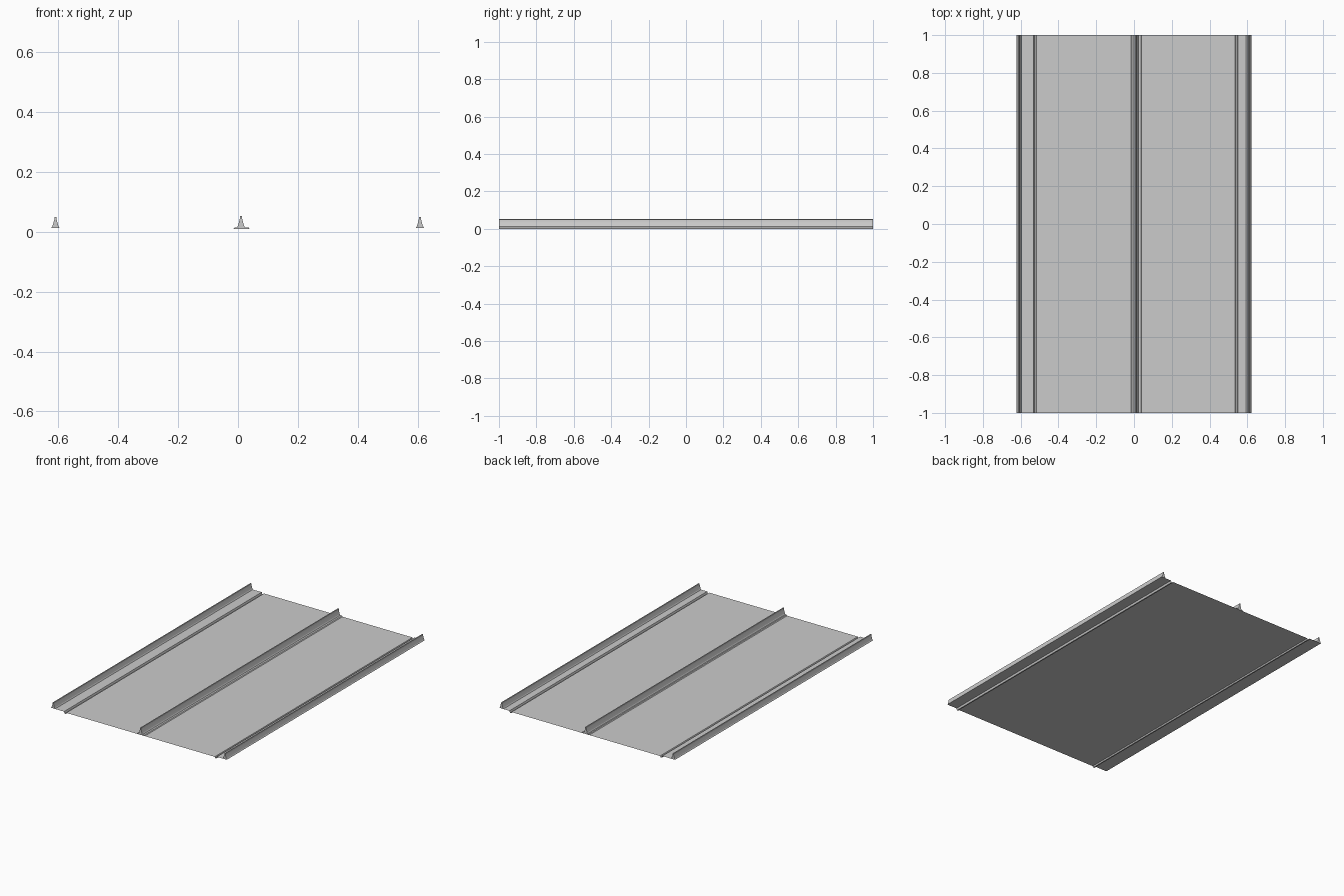
import bpy

if "Cube" in bpy.data.objects:
    bpy.data.objects.remove(bpy.data.objects["Cube"])

L = 1.0  # half length along y


def extrude(name, profile, closed=False):
    """Sweep an (x, z) profile along y; closed profiles get end caps."""
    n = len(profile)
    verts = [(x, y, z) for y in (-L, L) for x, z in profile]
    last = n if closed else n - 1
    faces = [(i, (i + 1) % n, (i + 1) % n + n, i + n) for i in range(last)]
    if closed:
        faces += [tuple(reversed(range(n))), tuple(range(n, 2 * n))]
    mesh = bpy.data.meshes.new(name)
    mesh.from_pydata(verts, [], faces)
    mesh.update()
    ob = bpy.data.objects.new(name, mesh)
    bpy.context.collection.objects.link(ob)
    return ob


def rib(name, cx, base, top):
    """Flared standing seam, narrow at the crest."""
    h = top - base
    half = [(0.014, 0), (0.010, 0.18), (0.007, 0.45), (0.004, 0.75), (0.003, 1)]
    right = [(cx + w, base + t * h) for w, t in half]
    left = [(cx - w, base + t * h) for w, t in reversed(half)]
    return extrude(name, right + left, True)


# Roof sheet: side flanges, small grooves, flat pan
pan, flange = 0.008, 0.012
extrude("roof_sheet", [
    (-0.623, flange), (-0.532, flange), (-0.528, 0.0), (-0.520, 0.0), (-0.516, pan),
    (0.535, pan), (0.538, 0.0), (0.546, 0.0), (0.550, flange), (0.621, flange)])

# Raised foot of the middle seam
extrude("middle_seam_foot", [
    (-0.016, pan), (-0.012, 0.013), (0.036, 0.013), (0.040, pan)], True)

# Standing seams
rib("left_seam", -0.609, flange, 0.049)
rib("middle_seam", 0.010, 0.013, 0.053)
rib("right_seam", 0.607, flange, 0.049)
